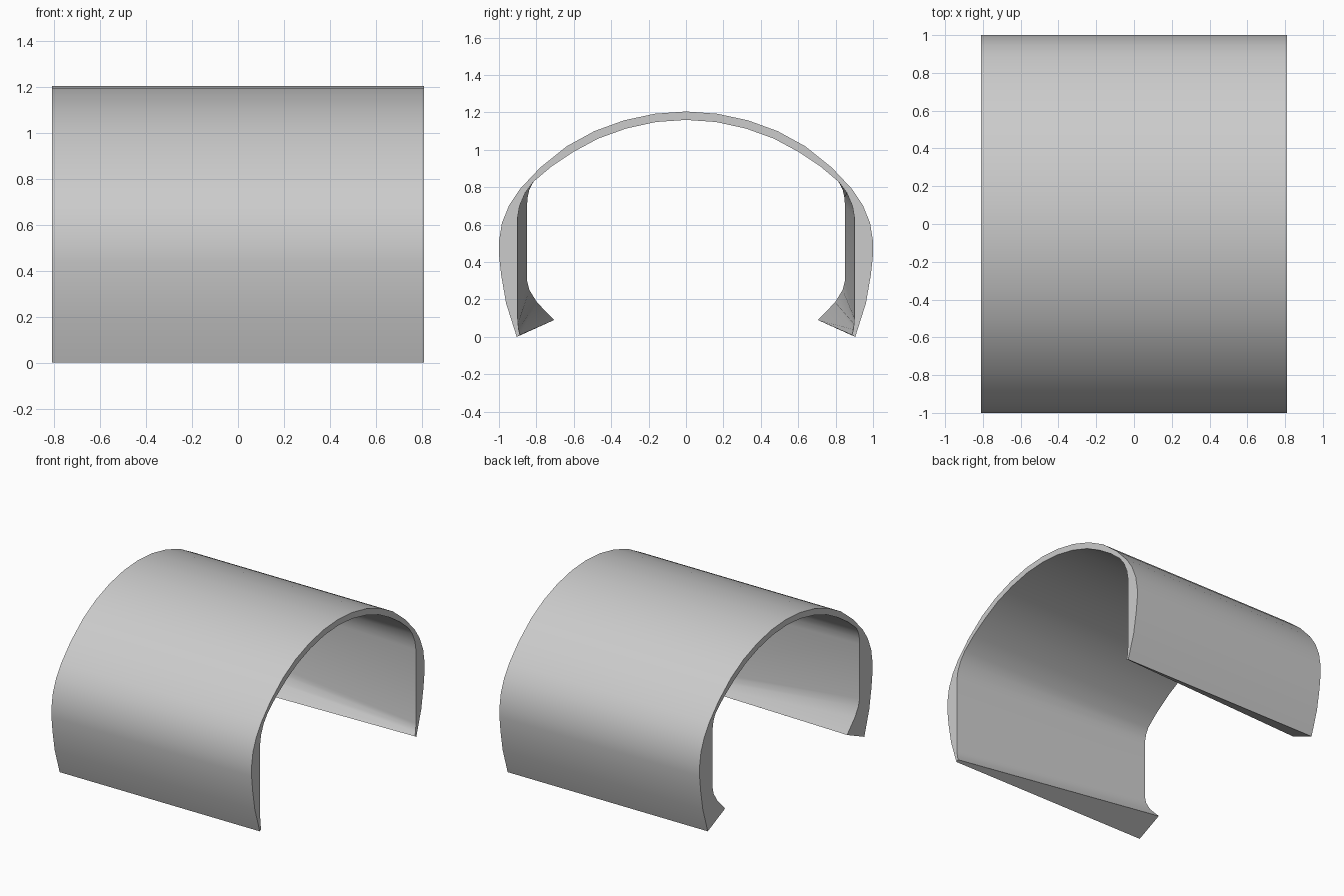
import bpy
import bmesh
import math

cube = bpy.data.objects.get("Cube")
if cube:
    bpy.data.objects.remove(cube, do_unlink=True)

HALF_LENGTH = 0.81

# Half profiles as (y, z), from the crown down to the foot
outer = [(0, 1.205), (0.166, 1.193), (0.33, 1.158), (0.49, 1.1), (0.636, 1.02),
         (0.78, 0.905), (0.888, 0.79), (0.945, 0.705), (0.984, 0.61), (1.0, 0.51),
         (1.0, 0.44), (0.988, 0.33), (0.962, 0.18), (0.905, 0.0)]
arch = [(0, 1.16), (0.16, 1.149), (0.32, 1.114), (0.47, 1.06), (0.6, 0.99),
        (0.72, 0.91), (0.815, 0.83)]
straight_leg = [(0.86, 0.77), (0.89, 0.7), (0.9, 0.64), (0.9, 0.1),
                (0.898, 0.07), (0.895, 0.04), (0.888, 0.01)]
flared_leg = [(0.838, 0.785), (0.847, 0.745), (0.85, 0.7), (0.85, 0.3),
              (0.837, 0.25), (0.797, 0.185), (0.705, 0.09)]


def mirrored(half):
    """Full profile running from the -y foot over the crown to the +y foot."""
    return [(-y, z) for y, z in reversed(half[1:])] + half


def section(bm, x, leg):
    """Closed cross-section: outside curve out, inside curve back."""
    loop = mirrored(outer) + mirrored(arch + leg)[::-1]
    return [bm.verts.new((x, y, z)) for y, z in loop]


# Shell lofted from the flared end to the straight end
bm = bmesh.new()
flared = section(bm, -HALF_LENGTH, flared_leg)
straight = section(bm, HALF_LENGTH, straight_leg)
count = len(flared)
for i in range(count):
    j = (i + 1) % count
    bm.faces.new((flared[i], flared[j], straight[j], straight[i]))
bm.faces.new(flared)
bm.faces.new(straight[::-1])
bmesh.ops.recalc_face_normals(bm, faces=bm.faces[:])
mesh = bpy.data.meshes.new("curved_shell")
bm.to_mesh(mesh)
bm.free()

shell = bpy.data.objects.new("curved_shell", mesh)
bpy.context.collection.objects.link(shell)

# Plain grey finish
grey = bpy.data.materials.new("light_grey")
grey.use_nodes = True
colour = (0.6, 0.6, 0.6, 1)
grey.diffuse_color = colour
grey.node_tree.nodes["Principled BSDF"].inputs["Base Color"].default_value = colour
mesh.materials.append(grey)

bpy.ops.object.select_all(action="DESELECT")
shell.select_set(True)
bpy.context.view_layer.objects.active = shell
bpy.ops.object.shade_smooth_by_angle(angle=math.radians(35))
